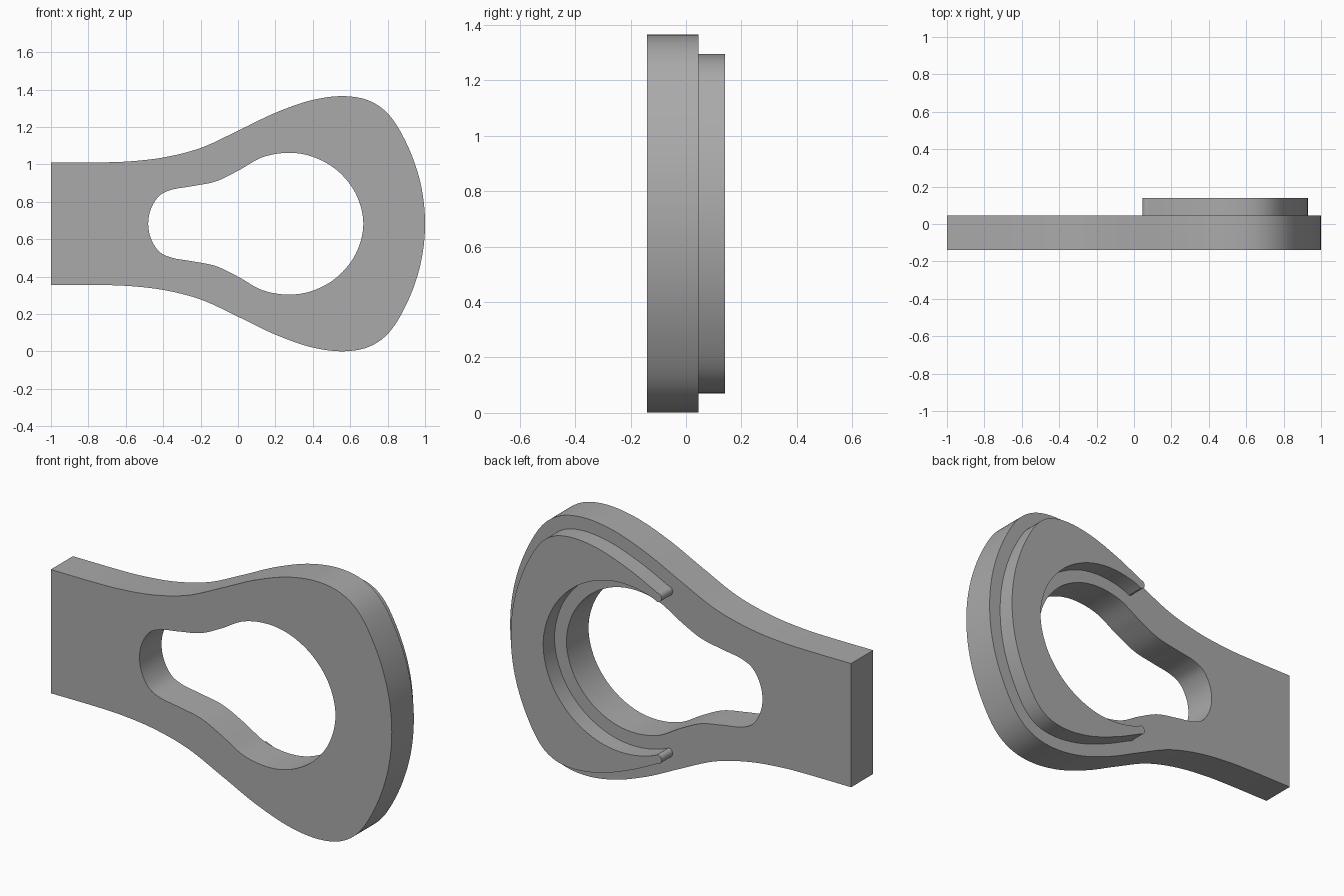
import bpy, bmesh, math
from mathutils import Vector

cube = bpy.data.objects.get("Cube")
if cube:
    bpy.data.objects.remove(cube, do_unlink=True)

MID_Z = 0.683
MARGIN = 0.07      # gap between ridge and plate edges
TIP_X = 0.07       # where the ridge's rounded ends begin

grey = bpy.data.materials.new("plain grey")
grey.use_nodes = True
grey.diffuse_color = (0.4, 0.4, 0.4, 1)
grey.node_tree.nodes["Principled BSDF"].inputs["Base Color"].default_value = (0.4, 0.4, 0.4, 1)


def mirror(pts):
    """Lower half of a symmetric outline, running back from the last point."""
    return [Vector((p.x, -p.y)) for p in reversed(pts)]


def smooth(pts, steps=8):
    """Smooth curve through the points, ends continued by symmetry."""
    pts = [Vector(p) for p in pts]

    def ghost(end, nxt):
        if abs(end.y) < 1e-6:
            return Vector((nxt.x, -nxt.y))
        return end * 2 - nxt

    ext = [ghost(pts[0], pts[1])] + pts + [ghost(pts[-1], pts[-2])]
    out = []
    for a, b, c, d in zip(ext, ext[1:], ext[2:], ext[3:]):
        # centripetal knots keep uneven spacing free of ripples
        t1 = (b - a).length ** 0.5
        t2 = t1 + (c - b).length ** 0.5
        t3 = t2 + (d - c).length ** 0.5
        for i in range(steps):
            t = t1 + (t2 - t1) * i / steps
            p = a.lerp(b, t / t1)
            q = b.lerp(c, (t - t1) / (t2 - t1))
            r = c.lerp(d, (t - t2) / (t3 - t2))
            out.append(p.lerp(q, t / t2).lerp(q.lerp(r, (t - t1) / (t3 - t1)), (t - t1) / (t2 - t1)))
    return out + [pts[-1]]


def offset(pts, dist):
    """Shift a left-to-right path to its upper side by dist."""
    out = []
    for i, p in enumerate(pts):
        before = pts[i - 1] if i else p
        after = pts[i + 1] if i + 1 < len(pts) else Vector((p.x, -pts[i - 1].y))
        t = (after - before).normalized()
        out.append(p + Vector((-t.y, t.x)) * dist)
    return out


def from_x(pts, x):
    """Part of a path to the right of x, cut exactly there."""
    for i, (a, b) in enumerate(zip(pts, pts[1:])):
        if a.x < x <= b.x and a.y > 0:
            return [a.lerp(b, (x - a.x) / (b.x - a.x))] + pts[i + 1:]
    return pts


def plate(name, loops, y0, y1):
    """Fill the outlines and extrude them from y0 to y1."""
    curve = bpy.data.curves.new(name, 'CURVE')
    curve.dimensions = '2D'
    curve.fill_mode = 'BOTH'
    curve.extrude = (y1 - y0) / 2
    for loop in loops:
        s = curve.splines.new('POLY')
        s.points.add(len(loop) - 1)
        for sp, p in zip(s.points, loop):
            sp.co = (p.x, p.y, 0, 1)
        s.use_cyclic_u = True
    obj = bpy.data.objects.new(name, curve)
    bpy.context.collection.objects.link(obj)
    obj.rotation_euler.x = math.pi / 2
    obj.location = (0, (y0 + y1) / 2, MID_Z)
    bpy.ops.object.select_all(action='DESELECT')
    obj.select_set(True)
    bpy.context.view_layer.objects.active = obj
    bpy.ops.object.convert(target='MESH')
    obj = bpy.context.object
    bm = bmesh.new()
    bm.from_mesh(obj.data)
    bmesh.ops.remove_doubles(bm, verts=bm.verts, dist=1e-5)
    bmesh.ops.recalc_face_normals(bm, faces=bm.faces)
    bm.to_mesh(obj.data)
    bm.free()
    obj.data.materials.clear()
    obj.data.materials.append(grey)
    bpy.ops.object.shade_smooth_by_angle(angle=math.radians(30))
    return obj


# Upper halves of the plate outline and its opening
outer = smooth([(-1, .328), (-.75, .328), (-.6, .332), (-.4, .354), (-.2, .405),
                (0, .497), (.2, .593), (.4, .662), (.57, .682), (.7, .658),
                (.8, .59), (.9, .432), (.975, .22), (1, 0)])
hole = smooth([(-.48, 0), (-.465, .08), (-.42, .15), (-.36, .18), (-.25, .2),
               (-.12, .226), (0, .283), (.13, .355), (.27, .379), (.4, .358),
               (.53, .285), (.63, .16), (.67, 0)])

plate("handle_plate",
      [outer + mirror(outer)[1:], hole + mirror(hole)[1:-1]], -0.14, 0.045)

# Raised crescent on the back, with rounded ends
ridge_out = from_x(offset(outer, -MARGIN), TIP_X)
ridge_in = from_x(offset(hole, MARGIN), TIP_X)
top, low = ridge_out[0], ridge_in[0]
centre, radius = (top + low) / 2, (top - low).length / 2
tip = [centre + radius * Vector((-math.sin(a), -math.cos(a)))
       for a in (math.pi * i / 10 for i in range(1, 10))]
half = list(reversed(ridge_in)) + tip + ridge_out
plate("back_ridge", [half + mirror(half)[1:-1]], 0.045, 0.14)
